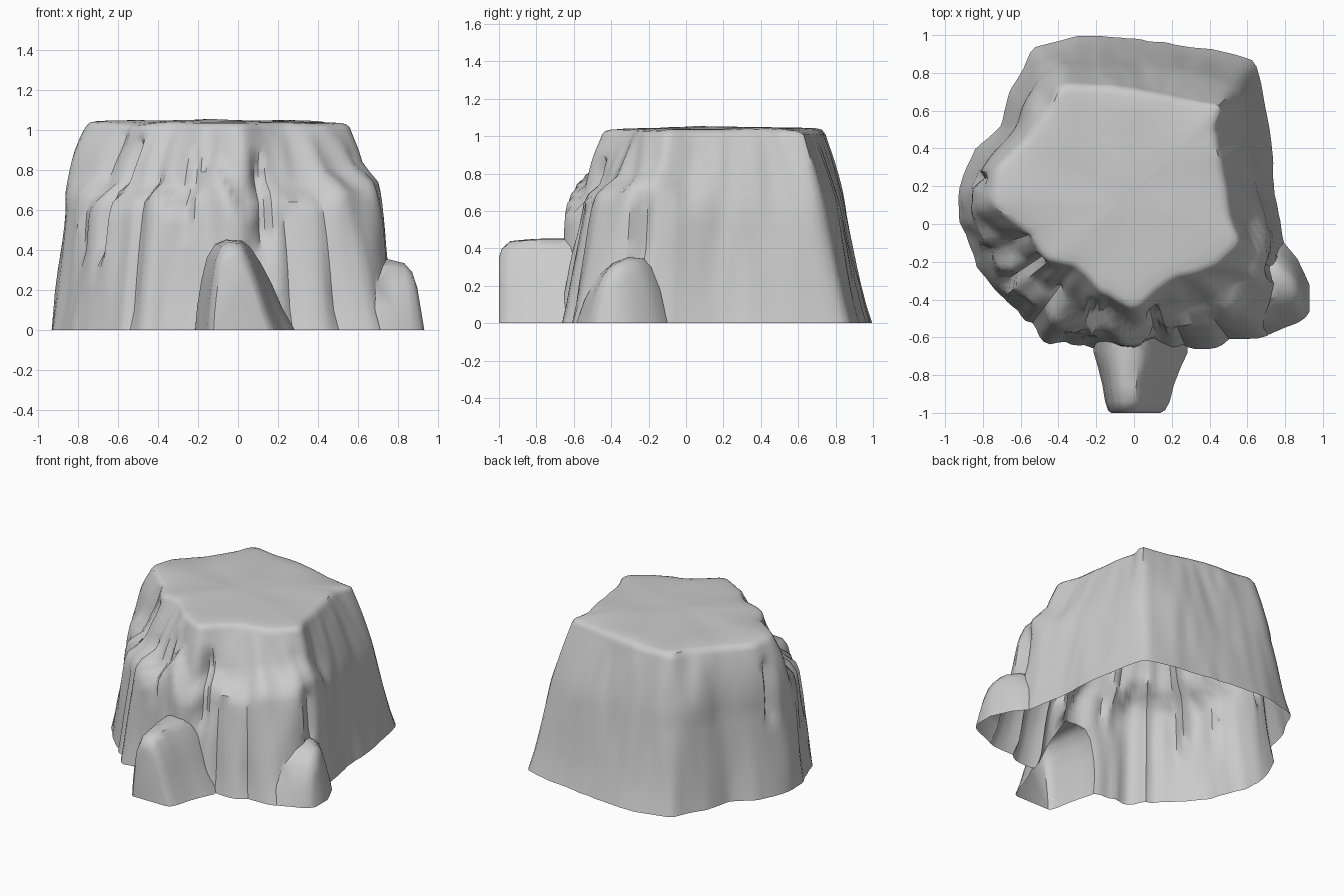
import bpy, bmesh, math
from mathutils import Vector, noise

if "Cube" in bpy.data.objects:
    bpy.data.objects.remove(bpy.data.objects["Cube"])

CX, CY = -0.05, 0.12      # axis of the polar loft
N = 150                   # points round each ring

# Body outlines seen from above: ground, ledge height, top rim
GROUND = [(.64, .87), (.72, .5), (.76, .05), (.8, -.2), (.8, -.45), (.7, -.6), (.42, -.66), (.2, -.68),
          (-.2, -.66), (-.45, -.65), (-.62, -.47), (-.82, -.25), (-.93, .03), (-.93, .2), (-.84, .4),
          (-.7, .52), (-.65, .72), (-.54, .93), (-.28, 1.0), (0, .98), (.4, .93)]
LEDGE = [(.58, .73), (.6, .45), (.67, .1), (.74, -.1), (.69, -.38), (.45, -.54), (.25, -.54), (0, -.65),
         (-.25, -.58), (-.46, -.52), (-.7, -.27), (-.83, -.05), (-.87, .15), (-.79, .33), (-.63, .5),
         (-.54, .75), (-.4, .86), (-.1, .85), (.3, .81)]
RIM = [(.5, .62), (.42, .56), (.47, .3), (.52, 0), (.57, -.1), (.42, -.24), (.2, -.3), (0, -.46),
       (-.15, -.38), (-.3, -.24), (-.46, -.2), (-.6, -.02), (-.77, .1), (-.74, .29), (-.57, .46),
       (-.45, .63), (-.4, .75), (0, .72), (.3, .65)]
# Clefts between the columns: wall point x, y, half width, depth, bottom z, top z
CLEFTS = [(-.67, -.3, .05, .06, .38, .95), (-.79, -.15, .04, .04, .35, 1), (-.5, -.48, .05, .04, 0, .75),
          (-.25, -.55, .04, .04, .5, .9), (.13, -.58, .05, .07, .42, .85), (.25, -.58, .04, .03, 0, .6),
          (.46, -.55, .05, .04, 0, .68), (-.87, .25, .04, .05, .5, .9), (.7, -.22, .06, .05, .3, .65)]


def ray(poly, a):
    """Distance from the axis to the outline in direction a."""
    d = (math.cos(a), math.sin(a))
    best = 0
    for (x1, y1), (x2, y2) in zip(poly, poly[1:] + poly[:1]):
        x1, y1, x2, y2 = x1 - CX, y1 - CY, x2 - CX, y2 - CY
        ex, ey = x2 - x1, y2 - y1
        den = d[0] * ey - d[1] * ex
        if abs(den) < 1e-9:
            continue
        r = (x1 * ey - y1 * ex) / den
        s = (x1 * d[1] - y1 * d[0]) / den
        if -1e-6 <= s <= 1 + 1e-6 and r > best:
            best = r
    return best


def radius(poly, a, soft):
    """Outline distance with its corners worn round."""
    return (ray(poly, a - soft) + 2 * ray(poly, a) + ray(poly, a + soft)) / 4


def smooth(t):
    t = max(0, min(1, t))
    return t * t * (3 - 2 * t)


def cleft(a, z):
    """Depth cut by the clefts at angle a, height z."""
    cut = 0
    for x, y, w, d, z0, z1 in CLEFTS:
        x, y = x - CX, y - CY
        off = (a - math.atan2(y, x) + math.pi) % (2 * math.pi) - math.pi
        side = max(0, 1 - abs(off) * math.hypot(x, y) / w)
        cut += d * side * smooth((z - z0) / .1 + .5) * smooth((z1 - z) / .1 + .5)
    return cut


def loft(name, rings):
    """Closed skin through rings of equal length."""
    bm = bmesh.new()
    vs = [[bm.verts.new(p) for p in ring] for ring in rings]
    n = len(rings[0])
    for a, b in zip(vs, vs[1:]):
        for j in range(n):
            k = (j + 1) % n
            bm.faces.new((a[j], a[k], b[k], b[j]))
    bm.faces.new(vs[0][::-1])
    bm.faces.new(vs[-1])
    bmesh.ops.recalc_face_normals(bm, faces=bm.faces)
    me = bpy.data.meshes.new(name)
    bm.to_mesh(me)
    bm.free()
    ob = bpy.data.objects.new(name, me)
    bpy.context.collection.objects.link(ob)
    return ob


# Main body: fluted walls, ledges of uneven height on the front half
levels = [0, .1, .2, .3, .4, .46, .52, .58, .64, .69, .74, .79, .84, .89, .93, .965, .99, 1.01]
rings = [[] for _ in levels]
for j in range(N):
    a = 2 * math.pi * j / N
    c, s = math.cos(a), math.sin(a)
    g, l, r = radius(GROUND, a, .02), radius(LEDGE, a, .06), radius(RIM, a, .05)
    front = smooth((.1 - s) / .5)
    step = .72 + .2 * noise.noise(Vector((c * 4, s * 4, 3)))
    bulge = 1.15 + 1.5 * max(0, -c) ** 2
    for ring, z in zip(rings, levels):
        if z < .58:
            rad = g + (l - g) * (z / .58) ** .85
        else:
            t = (z - .58) / .43
            even = t ** bulge
            broken = .35 * smooth((z - step + .05) / .1) + .65 * t ** 1.3
            rad = l + (r - l) * (even * (1 - front) + min(1, broken) * front)
        fade = 1 - .6 * smooth((z - .9) / .1)
        rough = .4 + .6 * front
        rad += .03 * rough * fade * noise.noise(Vector((c * 4, s * 4, z * 1.2)))
        rad += .025 * rough * fade * noise.noise(Vector((c * 9, s * 9, z * 2.5 + 7)))
        rad -= cleft(a, z)
        ring.append((CX + c * rad, CY + s * rad, z))

# Gently domed plateau with a worn lip
for k, h in ((.97, 1.028), (.92, 1.035), (.8, 1.04), (.6, 1.043), (.4, 1.045), (.2, 1.05), (.05, 1.05)):
    rings.append([(CX + (x - CX) * k, CY + (y - CY) * k,
                   h + .012 * noise.noise(Vector((x * k * 4, y * k * 4, 1))))
                  for x, y, z in rings[len(levels) - 1]])
rock = loft("mesa_rock", rings)

# Front buttress: arch profile (x, z) running back into the wall
ARCH = [(-.205, 0), (-.195, .12), (-.175, .25), (-.15, .36), (-.11, .43), (-.06, .452), (.02, .447),
        (.06, .41), (.11, .33), (.16, .23), (.21, .11), (.27, 0)]
front_buttress = loft("front_buttress", [
    [(x * w - .02 * (1 - w), y, z * h) for x, z in ARCH]
    for y, w, h in ((-1.0, .55, .78), (-.985, .64, .88), (-.94, .72, .97), (-.85, .8, .99),
                    (-.76, .92, 1), (-.68, 1.05, 1), (-.5, 1.05, 1))])

# Right buttress: arch profile (y, z) about its ridge, running out along x
SPUR = [(-.3, 0), (-.26, .12), (-.2, .24), (-.12, .32), (-.03, .352), (.05, .345), (.1, .3), (.15, .18), (.2, 0)]
right_buttress = loft("right_buttress", [
    [(x + .035 * (1 - z / .352), yc + y * w, z * h) for y, z in SPUR]
    for x, yc, w, h in ((.45, -.27, 1.1, 1), (.68, -.27, 1.05, 1), (.76, -.28, .9, 1),
                        (.83, -.32, .68, .95), (.87, -.36, .46, .82), (.895, -.38, .28, .6))])

# Fuse everything into one shell
for part in (front_buttress, right_buttress):
    mod = rock.modifiers.new("fuse", 'BOOLEAN')
    mod.operation = 'UNION'
    mod.solver = 'EXACT'
    mod.object = part
deps = bpy.context.evaluated_depsgraph_get()
bm = bmesh.new()
bm.from_mesh(bpy.data.meshes.new_from_object(rock.evaluated_get(deps)))
rock.modifiers.clear()
for part in (front_buttress, right_buttress):
    bpy.data.objects.remove(part)

# Open underside
bmesh.ops.delete(bm, geom=[f for f in bm.faces if all(v.co.z < 1e-4 for v in f.verts)], context='FACES')
bm.to_mesh(rock.data)
bm.free()

bpy.ops.object.select_all(action='DESELECT')
rock.select_set(True)
bpy.context.view_layer.objects.active = rock
bpy.ops.object.shade_smooth_by_angle(angle=math.radians(40))
